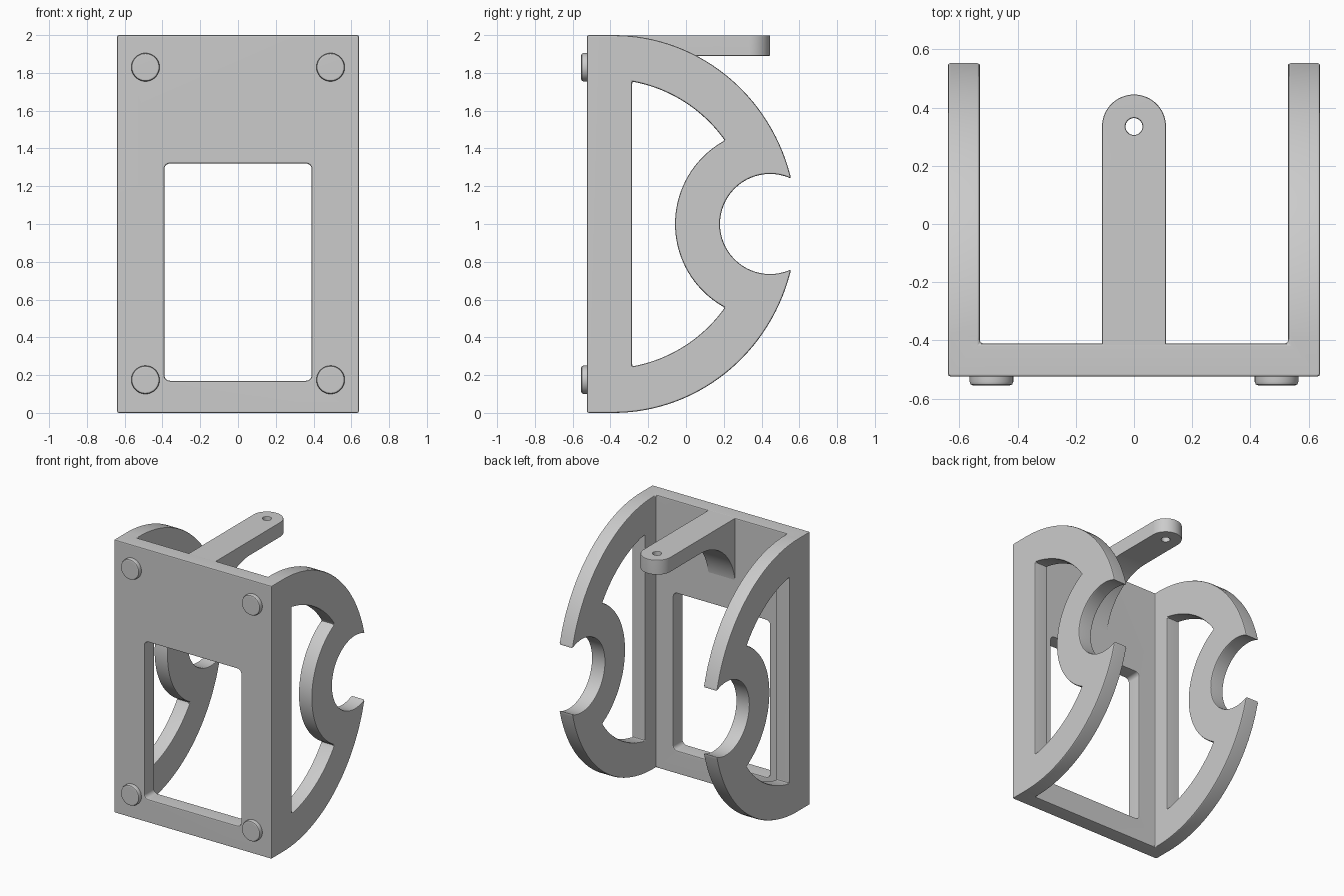
import bpy, bmesh
from math import cos, sin, pi, acos, radians

cube = bpy.data.objects.get("Cube")
if cube:
    bpy.data.objects.remove(cube, do_unlink=True)

grey = bpy.data.materials.new("light_grey")
grey.use_nodes = True
grey.diffuse_color = (0.6, 0.6, 0.6, 1)
grey.node_tree.nodes["Principled BSDF"].inputs["Base Color"].default_value = (0.6, 0.6, 0.6, 1)


def arc(cu, cv, ru, rv, a0, a1, n):
    """Points along an elliptical arc, ends included."""
    steps = [a0 + (a1 - a0) * i / n for i in range(n + 1)]
    return [(cu + ru * cos(a), cv + rv * sin(a)) for a in steps]


def circle(cu, cv, r, n=48):
    return arc(cu, cv, r, r, 0, 2 * pi, n)[:-1]


def prism(name, points, axis, lo, hi):
    """Extrude a 2D outline along the given axis."""
    place = {"x": lambda u, v, t: (t, u, v),
             "y": lambda u, v, t: (u, t, v),
             "z": lambda u, v, t: (u, v, t)}[axis]
    bm = bmesh.new()
    rings = [[bm.verts.new(place(u, v, t)) for u, v in points] for t in (lo, hi)]
    n = len(points)
    for ring in rings:
        bm.faces.new(ring)
    for i in range(n):
        j = (i + 1) % n
        bm.faces.new((rings[0][i], rings[0][j], rings[1][j], rings[1][i]))
    bmesh.ops.recalc_face_normals(bm, faces=bm.faces)
    mesh = bpy.data.meshes.new(name)
    bm.to_mesh(mesh)
    bm.free()
    mesh.materials.append(grey)
    ob = bpy.data.objects.new(name, mesh)
    bpy.context.collection.objects.link(ob)
    return ob


def activate(ob):
    bpy.ops.object.select_all(action="DESELECT")
    ob.select_set(True)
    bpy.context.view_layer.objects.active = ob


def combine(ob, tool, operation="DIFFERENCE"):
    """Apply a boolean and discard the tool."""
    activate(ob)
    mod = ob.modifiers.new("cut", "BOOLEAN")
    mod.operation, mod.solver, mod.object = operation, "EXACT", tool
    bpy.ops.object.modifier_apply(modifier=mod.name)
    bpy.data.objects.remove(tool, do_unlink=True)


def finish(ob, width=0.01):
    """Soften the sharp edges and shade smoothly."""
    activate(ob)
    mod = ob.modifiers.new("soft_edges", "BEVEL")
    mod.width, mod.segments = width, 2
    mod.limit_method, mod.angle_limit = "ANGLE", radians(30)
    mod.use_clamp_overlap = False
    bpy.ops.object.modifier_apply(modifier=mod.name)
    bpy.ops.object.shade_smooth_by_angle(angle=radians(35))
    ob.modifiers.new("even_normals", "WEIGHTED_NORMAL").keep_sharp = True


# Frame: D-shaped block, hollowed to leave a front plate and two side panels
front, plate_back = -0.525, -0.41
outline = [(front, 0)] + arc(-0.385, 1, 0.97, 1, -pi / 2, pi / 2, 72) + [(front, 2)]
frame = prism("bracket_frame", outline, "x", -0.64, 0.64)
hollow = [(-0.53, plate_back), (0.53, plate_back), (0.53, 1), (-0.53, 1)]
combine(frame, prism("hollow", hollow, "z", -0.1, 2.1))

# Round clip mouths in the side panels
clip_y, clip_r = 0.445, 0.265
combine(frame, prism("clip_mouth", circle(clip_y, 1, clip_r, 64), "x", -1, 1))

# Side openings, bounded by the rim arc, the clip ring and the plate edge
rim_y, rim_r, ring_r, edge_y = -0.42, 0.766, 0.503, -0.285
gap = clip_y - rim_y
rim_a = acos((rim_r**2 - ring_r**2 + gap**2) / (2 * gap * rim_r))
ring_a = pi - acos((ring_r**2 - rim_r**2 + gap**2) / (2 * gap * ring_r))
edge_a = acos((edge_y - rim_y) / rim_r)
opening = (arc(rim_y, 1, rim_r, rim_r, edge_a, rim_a, 20)
           + arc(clip_y, 1, ring_r, ring_r, ring_a, 2 * pi - ring_a, 40)[1:-1]
           + arc(rim_y, 1, rim_r, rim_r, -rim_a, -edge_a, 20))
combine(frame, prism("side_opening", opening, "x", -1, 1))

# Front window with rounded corners
window = []
for k, (u, v) in enumerate([(0.36, 1.29), (-0.36, 1.29), (-0.36, 0.2), (0.36, 0.2)]):
    window += arc(u, v, 0.03, 0.03, k * pi / 2, (k + 1) * pi / 2, 6)
combine(frame, prism("window", window, "y", -0.7, -0.3))
finish(frame)

# Top arm: side outline with a curved gusset, trimmed to a rounded end
end_y, half = 0.335, 0.11
side = ([(-0.47, 1.999), (-0.47, 1.485)]
        + arc(-0.01, 1.485, 0.405, 0.405, pi, pi / 2, 24)
        + [(0.6, 1.89), (0.6, 1.999)])
arm = prism("top_arm", side, "x", -0.2, 0.2)
plan = [(-half, -0.6), (half, -0.6)] + arc(0, end_y, half, half, 0, pi, 32)
combine(arm, prism("arm_plan", plan, "z", 1, 2.5), "INTERSECT")
combine(arm, prism("arm_hole", circle(0, end_y, 0.029, 32), "z", 1.5, 2.5))
finish(arm, 0.006)

# Round pads on the front corners
for x, side_name in ((-0.49, "right"), (0.49, "left")):
    for z, level in ((0.175, "lower"), (1.83, "upper")):
        pad = prism(f"{level}_{side_name}_pad", circle(x, z, 0.075), "y", -0.555, -0.5)
        finish(pad, 0.012)
